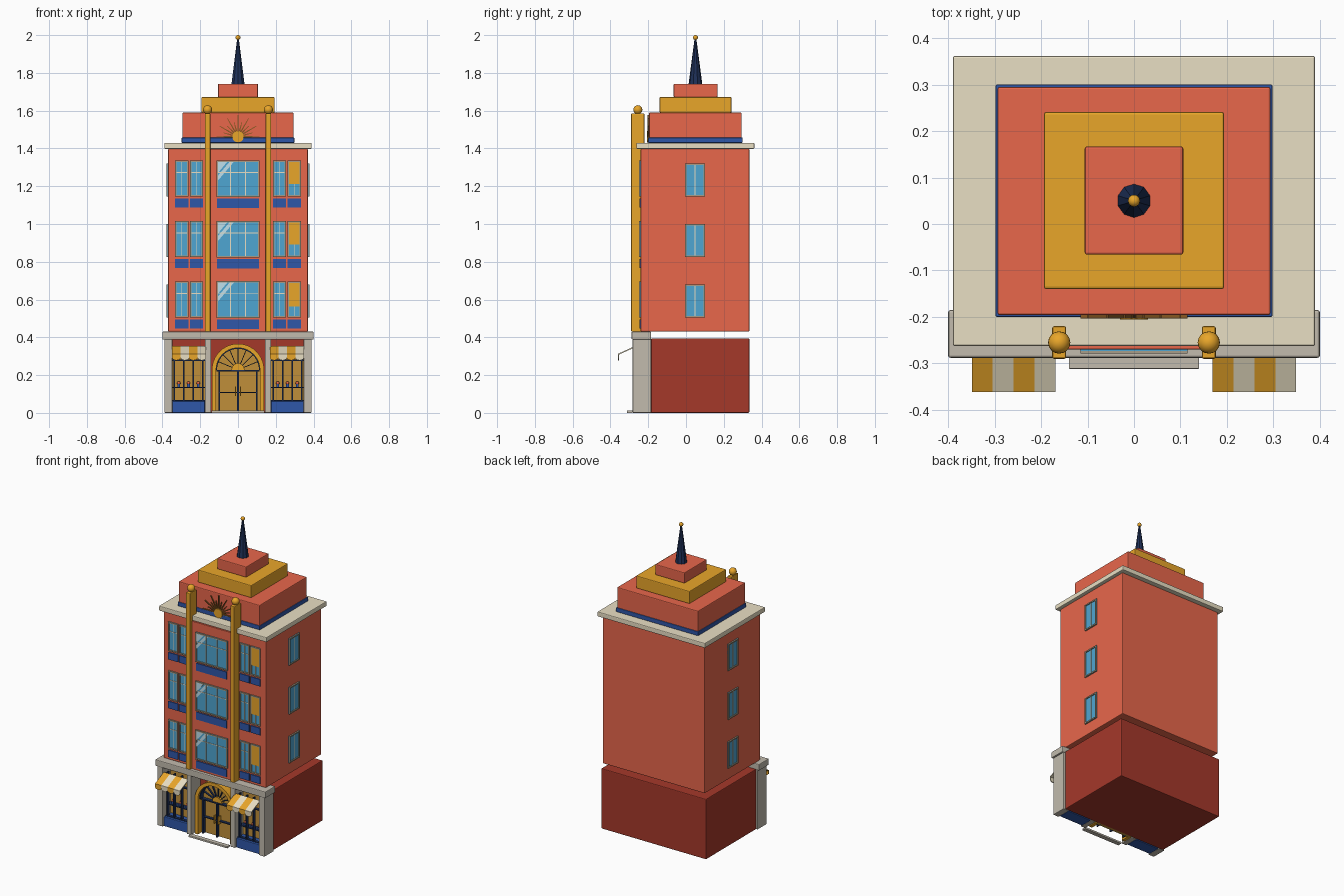
import bpy, bmesh, math
from mathutils import Vector

if "Cube" in bpy.data.objects:
    bpy.data.objects.remove(bpy.data.objects["Cube"])

def mat(name, hexa):
    m = bpy.data.materials.new(name)
    c = [int(hexa[i:i + 2], 16) / 255 for i in (0, 2, 4)]
    m.diffuse_color = [((v + 0.055) / 1.055) ** 2.4 for v in c] + [1]
    m.use_nodes = True
    m.node_tree.nodes["Principled BSDF"].inputs["Base Color"].default_value = m.diffuse_color
    return m

CORAL, BRICK = mat("coral", "E8674B"), mat("brick", "A5382A")
GOLD, DISPLAY = mat("gold", "E9A62A"), mat("display", "C08F3A")
CREAM, STONE = mat("cream", "E9DFC4"), mat("stone", "C2BBAE")
NAVY, BLUE, GLASS = mat("navy", "1E3058"), mat("blue", "2F57A8"), mat("glass", "4FA6D2")
TRIM, BRONZE, SHINE = mat("trim", "A89E88"), mat("bronze", "8A5A22"), mat("shine", "BFE0EC")

def finish(name, bm, m, bevel=0, smooth=False):
    bmesh.ops.recalc_face_normals(bm, faces=bm.faces)
    me = bpy.data.meshes.new(name)
    bm.to_mesh(me)
    bm.free()
    me.materials.append(m)
    ob = bpy.data.objects.new(name, me)
    bpy.context.collection.objects.link(ob)
    if bevel:
        b = ob.modifiers.new("bevel", 'BEVEL')
        b.width, b.segments = bevel, 2
    if smooth:
        me.shade_smooth()
    return ob

def boxes(name, spans, m, bevel=0, face="front"):
    """spans: (u0, u1, d0, d1, z0, z1) with u along the wall and d outward."""
    bm = bmesh.new()
    for u0, u1, d0, d1, z0, z1 in spans:
        for v in bmesh.ops.create_cube(bm, size=1)["verts"]:
            u = u1 if v.co.x > 0 else u0
            d = d1 if v.co.y > 0 else d0
            z = z1 if v.co.z > 0 else z0
            v.co = {"front": (u, -d, z), "right": (d, u, z), "left": (-d, u, z)}[face]
    return finish(name, bm, m, bevel)

def block(name, x, y0, y1, z0, z1, m, bevel=0.005):
    return boxes(name, [(-x, x, -y1, -y0, z0, z1)], m, bevel)

def prism(name, polys, a, b, m, axis="y"):
    """Extrude outlines from a to b: (x, z) along y, or (y, z) along x."""
    bm = bmesh.new()
    for pts in polys:
        vs = [bm.verts.new((p, a, q) if axis == "y" else (a, p, q)) for p, q in pts]
        f = bm.faces.new(vs)
        ext = bmesh.ops.extrude_face_region(bm, geom=[f])["geom"]
        off = Vector((0, b - a, 0) if axis == "y" else (b - a, 0, 0))
        bmesh.ops.translate(bm, vec=off, verts=[e for e in ext if isinstance(e, bmesh.types.BMVert)])
    return finish(name, bm, m)

def ball(name, loc, r, m):
    bm = bmesh.new()
    bmesh.ops.create_uvsphere(bm, u_segments=16, v_segments=10, radius=r)
    bmesh.ops.translate(bm, vec=loc, verts=bm.verts)
    return finish(name, bm, m, smooth=True)

def arc(r, zc, a0=0, a1=math.pi, n=20):
    return [(r * math.cos(a0 + (a1 - a0) * i / n), zc + r * math.sin(a0 + (a1 - a0) * i / n))
            for i in range(n + 1)]

def bar(angle, r0, r1, w0, w1, zc):
    c, s = math.cos(angle), math.sin(angle)
    return [(r * c - w * s, zc + r * s + w * c) for r, w in ((r0, w0), (r1, w1), (r1, -w1), (r0, -w0))]

def window(name, face, u0, u1, z0, z1, d, verticals, horizontals, t=0.008):
    boxes(name + "_glass", [(u0, u1, d - 0.01, d + 0.003, z0, z1)], GLASS, 0, face)
    boxes(name + "_frame", [(u0, u0 + t, d - 0.01, d + 0.009, z0, z1), (u1 - t, u1, d - 0.01, d + 0.009, z0, z1),
                            (u0, u1, d - 0.01, d + 0.009, z0, z0 + t), (u0, u1, d - 0.01, d + 0.009, z1 - t, z1)],
          TRIM, 0, face)
    bars = [(u0 + (u1 - u0) * k - 0.002, u0 + (u1 - u0) * k + 0.002, d, d + 0.006, z0, z1) for k in verticals]
    bars += [(u0, u1, d, d + 0.0055, z0 + (z1 - z0) * k - 0.002, z0 + (z1 - z0) * k + 0.002) for k in horizontals]
    boxes(name + "_muntins", bars, CREAM, 0, face)

# Main masses
block("ground_floor", 0.38, -0.185, 0.335, 0, 0.395, BRICK)
block("upper_body", 0.37, -0.24, 0.335, 0.43, 1.398, CORAL)
block("centre_bay", 0.145, -0.27, -0.22, 0.43, 1.398, CORAL, 0.002)
block("cornice", 0.39, -0.263, 0.362, 1.398, 1.43, CREAM)

# Stepped roof and spire
block("roof_band", 0.298, -0.2, 0.3, 1.43, 1.457, BLUE, 0.003)
block("roof_tier_low", 0.294, -0.196, 0.295, 1.45, 1.59, CORAL)
block("roof_tier_mid", 0.194, -0.14, 0.241, 1.59, 1.672, GOLD)
block("roof_tier_top", 0.106, -0.066, 0.167, 1.672, 1.742, CORAL)
bm = bmesh.new()
bmesh.ops.create_cone(bm, cap_ends=True, segments=10, radius1=0.036, radius2=0.004, depth=0.245)
bmesh.ops.translate(bm, vec=(0, 0.05, 1.8645), verts=bm.verts)
finish("spire", bm, NAVY)
ball("spire_finial", (0, 0.05, 1.987), 0.013, GOLD)

# Sunburst on the lowest roof tier
prism("sunburst_rays", [bar(math.pi * i / 12, 0.025, 0.115 if i % 2 == 0 else 0.08, 0.004, 0.0015, 1.462)
                        for i in range(13)], -0.203, -0.19, BRONZE)
prism("sunburst_disc", [arc(0.03, 1.462, 0, 2 * math.pi, 24)[:-1]], -0.206, -0.19, GOLD)

# Gold pilasters with balls
for s, side in ((-1, "left"), (1, "right")):
    x = s * 0.161
    boxes("pilaster_" + side, [(x - 0.015, x + 0.015, 0.22, 0.29, 0.43, 1.585)], GOLD, 0.004)
    ball("pilaster_ball_" + side, (x, -0.255, 1.605), 0.024, GOLD)

# Windows, blinds and blue panels, storey by storey
for i, zc in enumerate((0.6, 0.92, 1.24)):
    z0, z1 = zc - 0.097, zc + 0.097
    n = "storey_%d_" % (i + 1)
    window(n + "centre_window", "front", -0.115, 0.115, z0, z1, 0.27, (0.33, 0.67), (0.67,))
    x, z = -0.107, z1 - 0.008
    prism(n + "glass_shine", [[(x, z), (x + 0.05, z), (x, z - 0.06)],
                              [(x + 0.062, z), (x + 0.085, z), (x, z - 0.1), (x, z - 0.074)]],
          -0.2745, -0.27, SHINE)
    panels = [(-0.11, 0.11, 0.26, 0.276, z0 - 0.058, z0 - 0.009)]
    for k, (u0, u1) in enumerate(((-0.333, -0.263), (-0.254, -0.184), (0.184, 0.254), (0.263, 0.333))):
        window(n + "bay_window_%d" % (k + 1), "front", u0, u1, z0 + 0.002, z1 - 0.002, 0.24, (0.5,), (0.67,))
        panels.append((u0, u1, 0.23, 0.247, z0 - 0.055, z0 - 0.009))
    boxes(n + "panels", panels, BLUE)
    boxes(n + "blind", [(0.271, 0.325, 0.235, 0.2475, z1 - (0.135, 0.125, 0.125)[i], z1 - 0.01)], GOLD)
    for face in ("left", "right"):
        window(n + face + "_window", face, -0.005, 0.1, zc - 0.095, zc + 0.08, 0.37, (0.5,), ())

# Stone shop front
boxes("lintel", [(-0.4, 0.4, 0.185, 0.288, 0.388, 0.43)], STONE, 0.005)
boxes("shop_piers", [(s * 0.369 - 0.021, s * 0.369 + 0.021, 0.185, 0.282, 0, 0.39) for s in (-1, 1)]
      + [(s * 0.159 - 0.017, s * 0.159 + 0.017, 0.185, 0.282, 0, 0.39) for s in (-1, 1)], STONE, 0.004)
boxes("door_step", [(-0.14, 0.14, 0.283, 0.312, 0, 0.012)], STONE, 0.002)

# Shop windows and striped awnings
for s, side in ((-1, "left"), (1, "right")):
    a, b = sorted((s * 0.348, s * 0.176))
    boxes(side + "_shop_base", [(a, b, 0.19, 0.27, 0, 0.062)], BLUE, 0.003)
    boxes(side + "_shop_back", [(a, b, 0.18, 0.2, 0.06, 0.355)], DISPLAY)
    w = b - a
    boxes(side + "_shop_mullions",
          [(a + w * k - 0.004, a + w * k + 0.004, 0.235, 0.255, 0.06, 0.35) for k in (0.06, 0.35, 0.65, 0.94)]
          + [(a, b, 0.235, 0.254, z, z + 0.007) for z in (0.06, 0.275)], NAVY)
    boxes(side + "_shop_shelf", [(a, b, 0.2, 0.24, 0.132, 0.138)], NAVY)
    spots = [a + w * k for k in (0.2, 0.5, 0.8)]
    boxes(side + "_shop_goods", [(x - 0.007, x + 0.007, 0.215, 0.229, 0.138, 0.152) for x in spots], BLUE)
    for k, x in enumerate(spots):
        ball(side + "_shop_flower_%d" % (k + 1), (x, -0.222, 0.158), 0.009, CORAL)
    a0, sw = (-0.349 if s < 0 else 0.169), 0.045
    for k in range(4):
        m, x = (GOLD, CREAM)[k % 2], a0 + k * sw
        n = side + "_awning_%d" % (k + 1)
        prism(n, [[(-0.27, 0.354), (-0.36, 0.313), (-0.36, 0.306), (-0.27, 0.347)]], x, x + sw, m, "x")
        c = x + sw / 2
        scallop = [(c + sw / 2 * math.cos(t), 0.294 - 0.016 * math.sin(t))
                   for t in [math.pi * i / 8 for i in range(9)]]
        prism(n + "_valance", [[(x, 0.312), (x + sw, 0.312)] + scallop], -0.361, -0.356, m)

# Arched doorway
ZS = 0.228
prism("door_backing", [[(-0.13, 0), (0.13, 0)] + arc(0.13, ZS)], -0.2, -0.18, DISPLAY)
prism("arch_surround", [[(0.138, 0)] + arc(0.138, ZS) + [(-0.138, 0), (-0.116, 0)]
                        + arc(0.116, ZS)[::-1] + [(0.116, 0)]], -0.25, -0.19, GOLD)
prism("arch_line", [arc(0.117, ZS) + arc(0.111, ZS)[::-1]], -0.235, -0.19, NAVY)
prism("fanlight_bars", [bar(math.pi * i / 8, 0.03, 0.115, 0.002, 0.002, ZS) for i in range(1, 8)],
      -0.212, -0.19, NAVY)
prism("fanlight_hub", [arc(0.034, ZS)], -0.218, -0.19, GOLD)
boxes("door_frame", [(-0.104, -0.096, 0.19, 0.222, 0, ZS), (0.096, 0.104, 0.19, 0.222, 0, ZS),
                     (-0.004, 0.004, 0.19, 0.222, 0, ZS), (-0.115, 0.115, 0.19, 0.223, ZS - 0.008, ZS),
                     (-0.1, 0.1, 0.19, 0.218, 0.105, 0.111)], NAVY)
boxes("door_handles", [(s * 0.014 - 0.003, s * 0.014 + 0.003, 0.2, 0.23, 0.09, 0.14) for s in (-1, 1)], GOLD)
